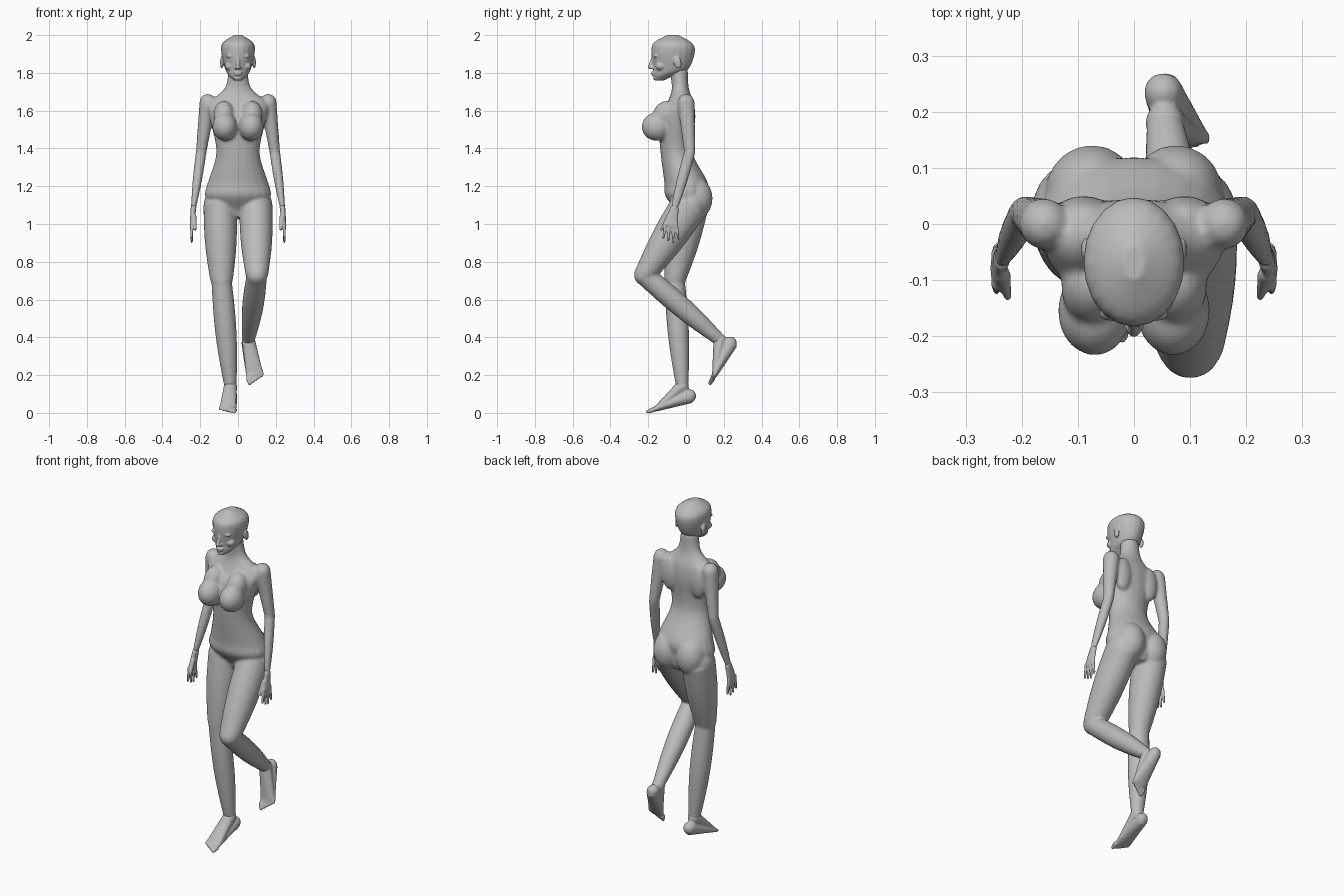
import bpy, bmesh, math
from mathutils import Vector, Matrix

default_cube = bpy.data.objects.get("Cube")
if default_cube:
    bpy.data.objects.remove(default_cube)

skin = bpy.data.materials.new("plain_grey")
skin.use_nodes = True
skin.diffuse_color = (.5, .5, .5, 1)
skin.node_tree.nodes["Principled BSDF"].inputs["Base Color"].default_value = skin.diffuse_color


def skin_rings(bm, rings, sides=20):
    """Join elliptical rings, each given as (centre, side vector, depth vector)."""
    loops = []
    for centre, side, depth in rings:
        angles = [math.tau * k / sides for k in range(sides)]
        loops.append([bm.verts.new(centre + side * math.cos(a) + depth * math.sin(a)) for a in angles])
    bm.faces.new(loops[0])
    bm.faces.new(loops[-1])
    for low, high in zip(loops, loops[1:]):
        for k in range(sides):
            bm.faces.new((low[k - 1], low[k], high[k], high[k - 1]))


def smooth_between(before, start, end, after, t):
    """Point on a smooth curve running through start and end."""
    leave, arrive = (end - before) / 2, (after - start) / 2
    ease = t * t * (3 - 2 * t)
    return start.lerp(end, ease) + leave * t * (1 - t) ** 2 - arrive * t * t * (1 - t)


def trunk(bm, sections, steps=5):
    """Upright form through level sections of (height, y, half width, half depth)."""
    keys = [Vector(section) for section in sections]
    padded = [keys[0], *keys, keys[-1]]
    fine = [smooth_between(*padded[i:i + 4], step / steps)
            for i in range(len(keys) - 1) for step in range(steps)] + [keys[-1]]
    skin_rings(bm, [(Vector((0, y, height)), Vector((width, 0, 0)), Vector((0, depth, 0)))
                    for height, y, width, depth in fine])


def blob(bm, centre, radii, tilt=0):
    """Ellipsoid, tilted about the x axis."""
    matrix = Matrix.Translation(centre) @ Matrix.Rotation(tilt, 4, "X") @ Matrix.Diagonal((*radii, 1))
    bmesh.ops.create_uvsphere(bm, u_segments=20, v_segments=12, radius=1, matrix=matrix)


def limb(bm, start, end, depth, width=None, muscle=0, steps=8):
    """Tapered form between two joints, swelling in the middle, with rounded ends."""
    width = width or depth
    along = (end - start).normalized()
    side = (Vector((1, 0, 0)) - along * along.x).normalized()
    rings = []
    for step in range(steps + 1):
        t = step / steps
        swell = muscle * math.sin(math.pi * t)
        rings.append((start.lerp(end, t),
                      side * (width[0] + (width[1] - width[0]) * t + swell),
                      along.cross(side) * (depth[0] + (depth[1] - depth[0]) * t + swell)))
    skin_rings(bm, rings)
    for joint, *sizes in zip((start, end), width, depth):
        blob(bm, joint, [min(sizes)] * 3)


def finish(bm, name, voxel, smoothing):
    """Fuse the overlapping volumes into one smooth skin."""
    bmesh.ops.recalc_face_normals(bm, faces=bm.faces)
    mesh = bpy.data.meshes.new(name)
    bm.to_mesh(mesh)
    bm.free()
    mesh.materials.append(skin)
    part = bpy.data.objects.new(name, mesh)
    bpy.context.collection.objects.link(part)
    fuse = part.modifiers.new("fuse", "REMESH")
    fuse.mode = "VOXEL"
    fuse.voxel_size = voxel
    fuse.use_smooth_shade = True
    relax = part.modifiers.new("relax", "SMOOTH")
    relax.factor = .5
    relax.iterations = smoothing


def build_hand(name, wrist, mirror):
    """Flat palm, four fanned fingers and a thumb."""
    hand = bmesh.new()
    knuckles = wrist + Vector((mirror * .01, -.02, -.1))
    limb(hand, wrist, knuckles, depth=(.022, .038), width=(.015, .011))
    for finger in range(4):
        spread = (finger - 1.5) * .019
        length = .1 - abs(spread - .004) * .8
        root = knuckles + Vector((0, spread, .01))
        tip = root + Vector((0, spread * .4, -length))
        limb(hand, root, tip, depth=(.01, .006))
    thumb_root = wrist + Vector((0, -.03, -.05))
    thumb_tip = wrist + Vector((mirror * -.01, -.07, -.12))
    limb(hand, thumb_root, thumb_tip, depth=(.015, .007))
    finish(hand, name, voxel=.005, smoothing=2)


def build_foot(name, ankle, heel, ball, outward):
    """Sole from heel to ball, sloping instep and five toes."""
    foot = bmesh.new()
    forward = (ball - heel).normalized()
    across = (Vector((1, 0, 0)) - forward * forward.x).normalized() * outward
    limb(foot, heel, ball, depth=(.04, .015), width=(.034, .048))
    limb(foot, ankle, ball, depth=(.035, .012), width=(.035, .045))
    for toe in range(5):
        size = .014 - toe * .001
        root = ball + across * (toe - 2) * .019 + forward * (.015 - toe * .006)
        limb(foot, root, root + forward * size * 2, depth=(size, size * .7))
    finish(foot, name, voxel=.006, smoothing=3)


# Torso and neck, from the crotch up
body = bmesh.new()
trunk(body, [(1.04, .02, .05, .06), (1.08, .02, .13, .08), (1.15, 0, .175, .11),
             (1.22, 0, .16, .115), (1.38, -.05, .115, .085), (1.56, -.05, .15, .095),
             (1.64, -.03, .155, .07), (1.72, -.03, .07, .045), (1.82, -.04, .05, .05)])

for mirror, side_name in ((-1, "right"), (1, "left")):
    # Chest, seat and shoulder blade
    blob(body, (mirror * .07, -.155, 1.515), (.066, .08, .075))
    blob(body, (mirror * .075, -.115, 1.58), (.055, .06, .075), tilt=-.5)
    blob(body, (mirror * .075, .053, 1.135), (.084, .088, .11))
    blob(body, (mirror * .09, .015, 1.57), (.055, .035, .1))
    # Arm and hand
    shoulder = Vector((mirror * .16, 0, 1.645))
    elbow = Vector((mirror * .195, .02, 1.38))
    wrist = Vector((mirror * .235, -.06, 1.09))
    limb(body, shoulder, elbow, depth=(.046, .03), width=(.044, .028))
    limb(body, elbow, wrist, depth=(.03, .02), width=(.028, .014), muscle=.004)
    build_hand(side_name + "_hand", wrist, mirror)
    # Standing right leg and raised left leg
    hip = Vector((mirror * .095, .02, 1.1))
    if side_name == "right":
        knee, ankle = Vector((-.087, -.06, .7)), Vector((-.04, -.02, .14))
        heel, ball = Vector((-.037, .02, .09)), Vector((-.055, -.16, .022))
    else:
        knee, ankle = Vector((.1, -.22, .73)), Vector((.055, .18, .385))
        heel, ball = Vector((.052, .235, .37)), Vector((.09, .15, .2))
    limb(body, hip, knee, depth=(.1, .056), width=(.088, .06), muscle=.01)
    limb(body, knee, ankle, depth=(.054, .033), muscle=.013)
    build_foot(side_name + "_foot", ankle, heel, ball, outward=mirror)
finish(body, "body", voxel=.008, smoothing=6)

# Skull and jaw, from the chin up
head = bmesh.new()
trunk(head, [(1.76, -.14, .02, .024), (1.785, -.118, .048, .053), (1.82, -.08, .068, .092),
             (1.91, -.068, .089, .115), (1.96, -.07, .08, .1), (2, -.07, .02, .03)])
# Nose, lips and chin
limb(head, Vector((0, -.175, 1.885)), Vector((0, -.19, 1.83)), depth=(.007, .012))
for height, half_width in ((1.803, .024), (1.792, .02)):
    blob(head, (0, -.173, height), (half_width, .012, .006))
blob(head, (0, -.158, 1.773), (.022, .016, .014))
for mirror in (-1, 1):
    # Nostril, cheek, brow, eyelid and ear
    blob(head, (mirror * .011, -.18, 1.826), (.008, .011, .007))
    blob(head, (mirror * .045, -.135, 1.835), (.026, .026, .022))
    blob(head, (mirror * .038, -.16, 1.888), (.027, .014, .007))
    blob(head, (mirror * .036, -.15, 1.866), (.017, .016, .009))
    blob(head, (mirror * .086, -.045, 1.855), (.009, .02, .033), tilt=.25)
finish(head, "head", voxel=.005, smoothing=3)
